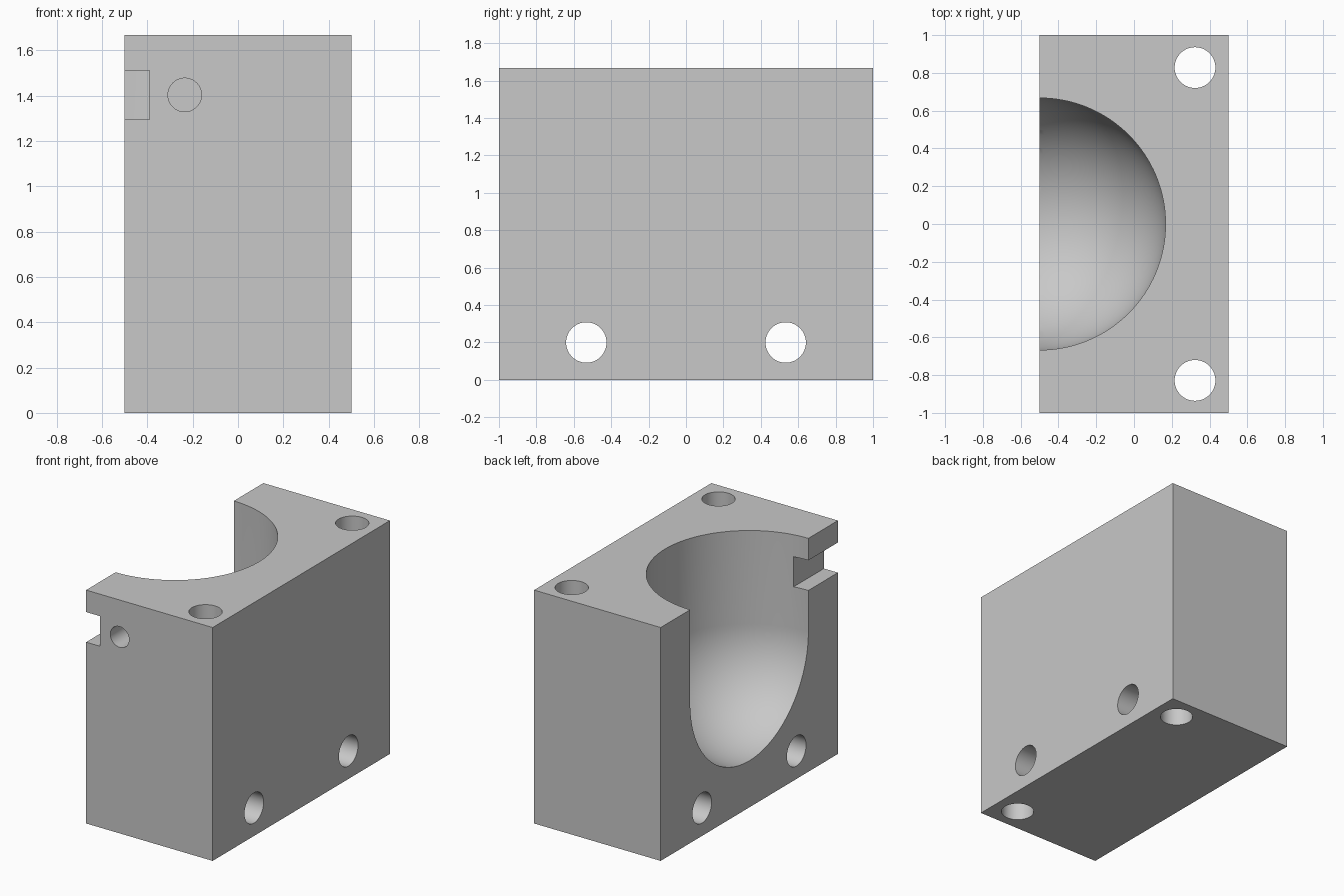
import bpy
import bmesh
import math
from mathutils import Matrix, Vector

if "Cube" in bpy.data.objects:
    bpy.data.objects.remove(bpy.data.objects["Cube"], do_unlink=True)

HEIGHT = 1.667
RADIUS = 0.667
OPEN_X = -0.5     # open side of the block, also the cavity axis

grey = bpy.data.materials.new("plain_grey")
grey.use_nodes = True
grey.diffuse_color = (0.58, 0.58, 0.58, 1)
grey.node_tree.nodes["Principled BSDF"].inputs["Base Color"].default_value = grey.diffuse_color


def make_object(name, bm):
    bmesh.ops.recalc_face_normals(bm, faces=bm.faces)
    mesh = bpy.data.meshes.new(name)
    bm.to_mesh(mesh)
    bm.free()
    obj = bpy.data.objects.new(name, mesh)
    bpy.context.collection.objects.link(obj)
    return obj


def box(name, low, high):
    low, high = Vector(low), Vector(high)
    bm = bmesh.new()
    place = Matrix.Translation((low + high) / 2) @ Matrix.Diagonal((high - low).to_4d())
    bmesh.ops.create_cube(bm, size=1, matrix=place)
    return make_object(name, bm)


def rod(name, start, end, radius):
    start, end = Vector(start), Vector(end)
    axis = end - start
    bm = bmesh.new()
    place = Matrix.Translation((start + end) / 2) @ axis.to_track_quat("Z", "Y").to_matrix().to_4x4()
    bmesh.ops.create_cone(bm, cap_ends=True, segments=64, radius1=radius,
                          radius2=radius, depth=axis.length, matrix=place)
    return make_object(name, bm)


def round_bottom_cavity(name, top):
    # Quarter-circle profile plus a straight wall, turned about the vertical axis
    steps = 32
    centre_z = HEIGHT - RADIUS
    angles = [math.pi / 2 * i / steps for i in range(steps + 1)]
    profile = [(RADIUS * math.sin(a), centre_z - RADIUS * math.cos(a)) for a in angles]
    profile += [(RADIUS, top), (0, top)]
    bm = bmesh.new()
    verts = [bm.verts.new((OPEN_X + r, 0, z)) for r, z in profile]
    edges = [bm.edges.new(pair) for pair in zip(verts, verts[1:])]
    bmesh.ops.spin(bm, geom=verts + edges, cent=(OPEN_X, 0, 0), axis=(0, 0, 1),
                   angle=math.tau, steps=128)
    bmesh.ops.remove_doubles(bm, verts=bm.verts, dist=0.0001)
    return make_object(name, bm)


# Solid block
block = box("mould_half_block", (OPEN_X, -1, 0), (-OPEN_X, 1, HEIGHT))
block.data.materials.append(grey)

# Cavity, side notch and blind pin hole
cutters = [
    round_bottom_cavity("cavity_cutter", HEIGHT + 0.2),
    box("notch_cutter", (OPEN_X - 0.1, -1.1, 1.295), (-0.39, -0.5, 1.51)),
    rod("pin_hole_cutter", (-0.235, -1.1, 1.403), (-0.235, -0.75, 1.403), 0.074),
]

# Through holes, mirrored front to back
for side in (-1, 1):
    cutters.append(rod("vertical_hole_cutter", (0.323, side * 0.828, -0.1),
                       (0.323, side * 0.828, HEIGHT + 0.1), 0.108))
    cutters.append(rod("cross_hole_cutter", (-0.6, side * 0.533, 0.2),
                       (0.6, side * 0.533, 0.2), 0.108))

bpy.ops.object.select_all(action="DESELECT")
bpy.context.view_layer.objects.active = block
block.select_set(True)
for cutter in cutters:
    cutter.hide_render = True
    cut = block.modifiers.new(cutter.name, "BOOLEAN")
    cut.operation = "DIFFERENCE"
    cut.solver = "EXACT"
    cut.object = cutter
    bpy.ops.object.modifier_apply(modifier=cut.name)
    bpy.data.objects.remove(cutter, do_unlink=True)

bpy.ops.object.shade_smooth_by_angle(angle=math.radians(30))
